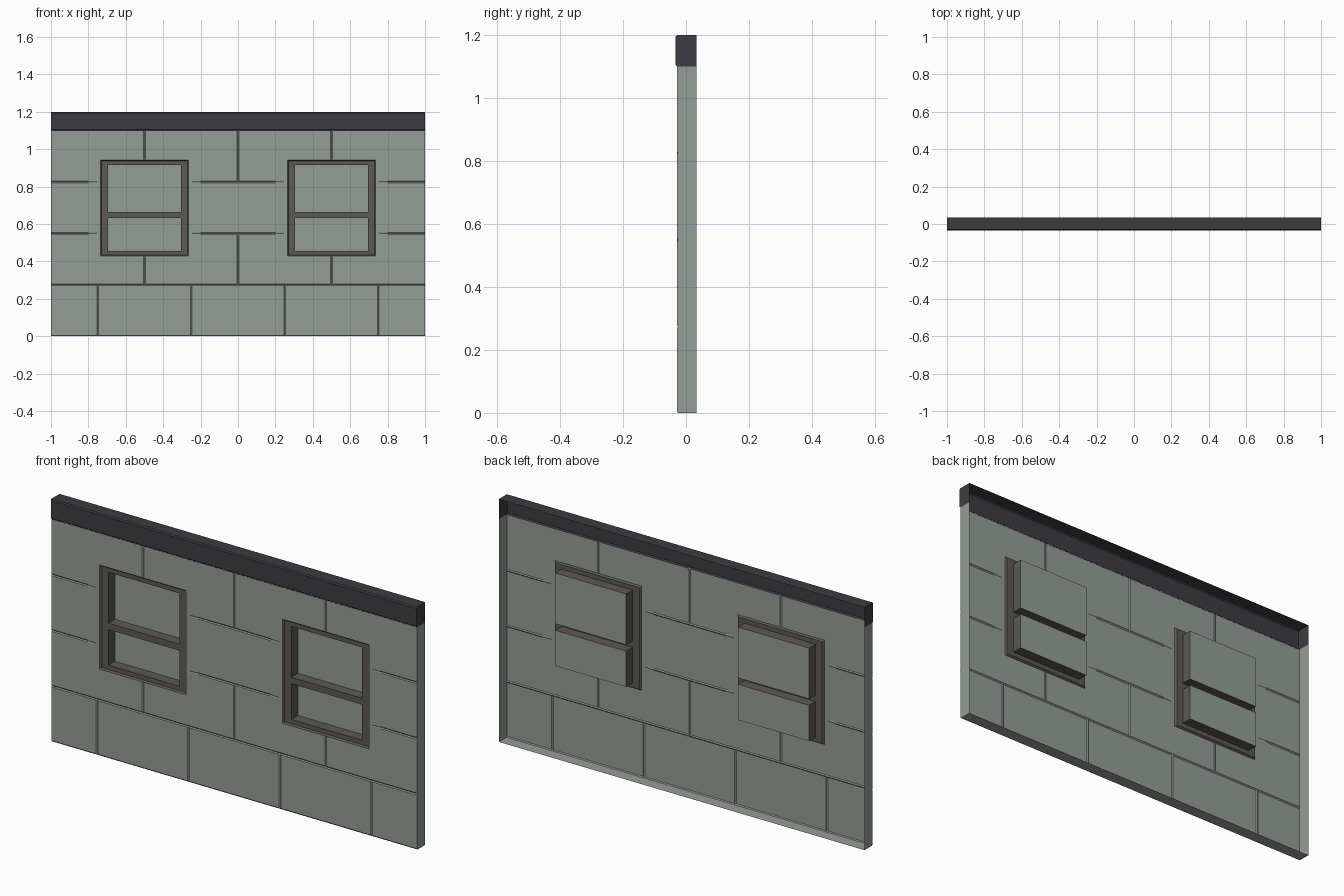
import bpy, bmesh

if "Cube" in bpy.data.objects:
    bpy.data.objects.remove(bpy.data.objects["Cube"])

FRONT, GROOVE, BACK = -0.029, -0.0255, 0.034   # wall skin, seam bottom, open back
TOP, HEIGHT = 1.1, 1.2
FLANGE, PANE = -0.021, 0.030                   # window frame face, pane depth
WIN_X, WIN_HW, PANE_HW = 0.5, 0.236, 0.194
WIN_Z = (0.428, 0.943)
PANES_Z = ((0.456, 0.632), (0.664, 0.915))
EPS = 1e-5


def material(name, rgb):
    m = bpy.data.materials.new(name)
    m.diffuse_color = (*rgb, 1)
    m.use_nodes = True
    m.node_tree.nodes["Principled BSDF"].inputs["Base Color"].default_value = m.diffuse_color
    return m


wall_mat = material("grey green panel", (0.300, 0.337, 0.304))
frame_mat = material("window frame brown grey", (0.107, 0.100, 0.091))
cap_mat = material("dark cap", (0.047, 0.044, 0.053))


def finish(name, bm, mats):
    bmesh.ops.remove_doubles(bm, verts=bm.verts, dist=1e-5)
    me = bpy.data.meshes.new(name)
    bm.to_mesh(me)
    bm.free()
    for m in mats:
        me.materials.append(m)
    ob = bpy.data.objects.new(name, me)
    bpy.context.collection.objects.link(ob)
    return ob


def face(bm, pts, mat=0):
    f = bm.faces.new([bm.verts.new(p) for p in pts])
    f.material_index = mat


def sheet(bm, xs, zs, depth, skip):
    """Front-facing grid whose depth follows a rule, with cells left out."""
    for x0, x1 in zip(xs, xs[1:]):
        for z0, z1 in zip(zs, zs[1:]):
            if not skip((x0 + x1) / 2, (z0 + z1) / 2):
                face(bm, [(x, depth(x, z), z) for x, z in
                          ((x0, z0), (x1, z0), (x1, z1), (x0, z1))])


# --- wall skin: block courses with V seams, open at the back ---
def wall_depth(x, z):
    from_win = abs(abs(x) - WIN_X)
    on = lambda a, b: abs(a - b) < EPS
    seam = (on(z, 0) or on(z, 0.275)
            or (on(z, 0.55) and from_win > 0.27)
            or (on(z, 0.825) and from_win > 0.29))
    if on(abs(x), 0.25) or on(abs(x), 0.75):
        seam |= z <= 0.275 + EPS
    if on(x, 0) or on(abs(x), 0.5):
        seam |= 0.275 - EPS <= z <= 0.55 + EPS or z >= 0.825 - EPS
    return GROOVE if seam else FRONT


def in_window(x, z):
    return abs(abs(x) - WIN_X) < WIN_HW and WIN_Z[0] < z < WIN_Z[1]


w = 0.005
half = {0, w, 0.2, 0.8, 1.0, WIN_X - WIN_HW, WIN_X + WIN_HW}
for s in (0.25, 0.5, 0.75):
    half |= {s - w, s, s + w}
xs = sorted({-x for x in half if x > 0} | half)
zs = {0, w, TOP, *WIN_Z}
for s in (0.275, 0.55, 0.825):
    zs |= {s - w, s, s + w}
zs = sorted(zs)

bm = bmesh.new()
sheet(bm, xs, zs, wall_depth, in_window)
for z0, z1 in zip(zs, zs[1:]):                 # end returns
    for x in (-1, 1):
        pts = [(x, wall_depth(x, z0), z0), (x, BACK, z0),
               (x, BACK, z1), (x, wall_depth(x, z1), z1)]
        face(bm, pts if x > 0 else pts[::-1])
face(bm, [(-1, BACK, 0), (1, BACK, 0), (1, GROOVE, 0), (-1, GROOVE, 0)])  # bottom return
finish("wall_panel", bm, [wall_mat])

# --- top cap: bevelled profile swept along x, open at the back ---
profile = [(FRONT + 0.001, TOP), (-0.034, TOP + 0.006), (-0.034, HEIGHT - 0.006),
           (-0.029, HEIGHT), (BACK, HEIGHT)]
bm = bmesh.new()
for (y0, z0), (y1, z1) in zip(profile, profile[1:]):
    face(bm, [(-1, y0, z0), (1, y0, z0), (1, y1, z1), (-1, y1, z1)])
end = profile + [(BACK, TOP)]
face(bm, [(-1, y, z) for y, z in end])
face(bm, [(1, y, z) for y, z in end[::-1]])
finish("top_cap", bm, [cap_mat])


# --- windows: shallow frame face, two recessed panes with jambs ---
def window(name, cx):
    def depth(x, z):
        edge = abs(abs(x - cx) - WIN_HW) < EPS or min(abs(z - e) for e in WIN_Z) < EPS
        return FRONT if edge else FLANGE

    def in_pane(x, z):
        return abs(x - cx) < PANE_HW and any(a < z < b for a, b in PANES_Z)

    c = 0.006
    gx = [cx + d for d in (-WIN_HW, c - WIN_HW, -PANE_HW, PANE_HW, WIN_HW - c, WIN_HW)]
    gz = [WIN_Z[0], WIN_Z[0] + c, *PANES_Z[0], *PANES_Z[1], WIN_Z[1] - c, WIN_Z[1]]
    bm = bmesh.new()
    sheet(bm, gx, gz, depth, in_pane)
    for a, b in PANES_Z:
        ring = [(cx - PANE_HW, a), (cx + PANE_HW, a), (cx + PANE_HW, b), (cx - PANE_HW, b)]
        face(bm, [(x, PANE, z) for x, z in ring], 1)
        for (x0, z0), (x1, z1) in zip(ring, ring[1:] + ring[:1]):
            face(bm, [(x0, FLANGE, z0), (x1, FLANGE, z1), (x1, PANE, z1), (x0, PANE, z0)])
    finish(name, bm, [frame_mat, wall_mat])


window("window_left", -WIN_X)
window("window_right", WIN_X)
